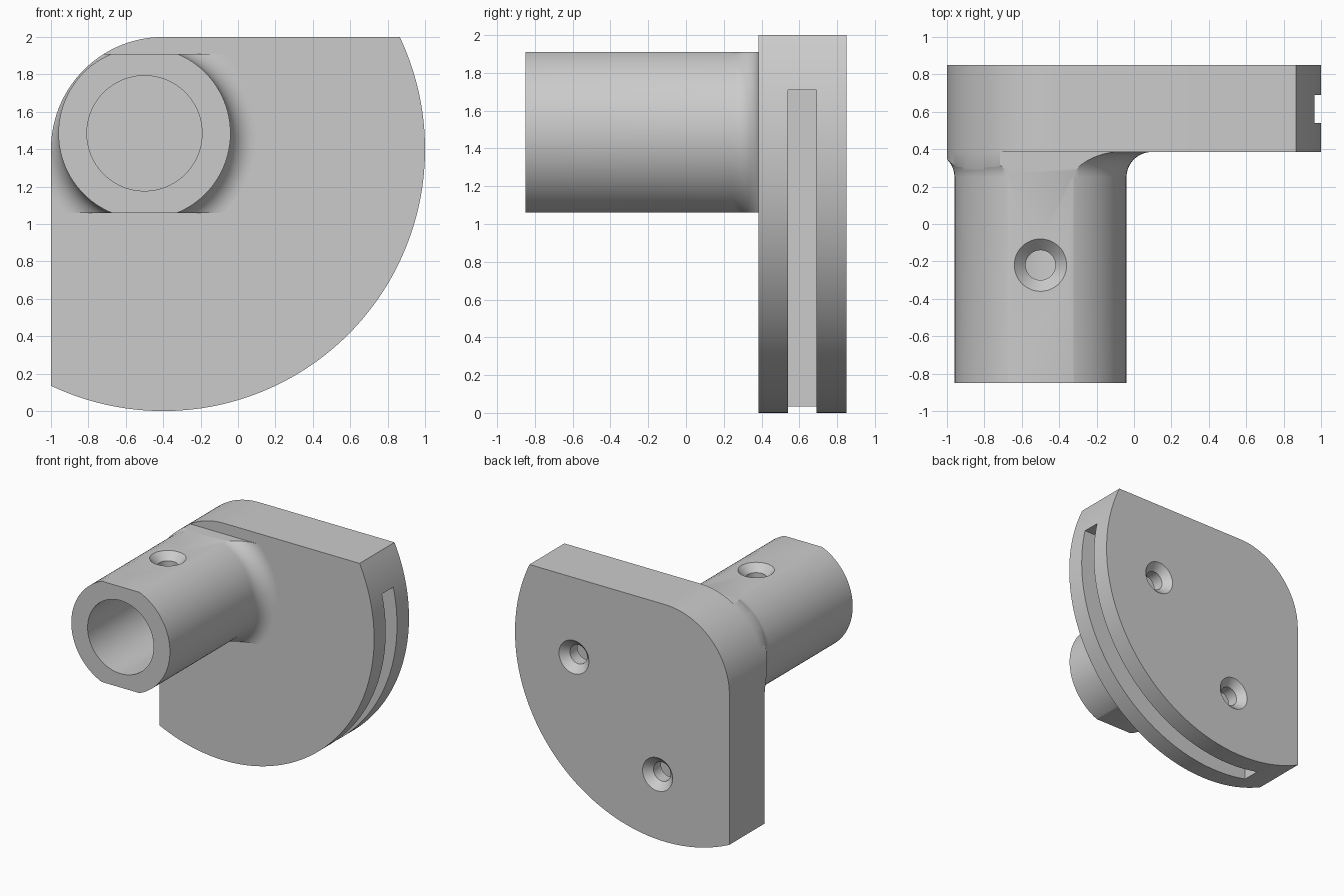
import bpy, bmesh
from math import sin, cos, pi, asin
from mathutils import Matrix, Vector

if "Cube" in bpy.data.objects:
    bpy.data.objects.remove(bpy.data.objects["Cube"])

grey = bpy.data.materials.new("plain grey")
grey.use_nodes = True
grey.diffuse_color = (0.6, 0.6, 0.6, 1)
grey.node_tree.nodes["Principled BSDF"].inputs["Base Color"].default_value = (0.6, 0.6, 0.6, 1)


def finish(bm, name):
    bmesh.ops.recalc_face_normals(bm, faces=bm.faces)
    mesh = bpy.data.meshes.new(name)
    bm.to_mesh(mesh)
    bm.free()
    mesh.materials.append(grey)
    obj = bpy.data.objects.new(name, mesh)
    bpy.context.collection.objects.link(obj)
    return obj


def prism(name, outline, y0, y1):
    """Extrude an (x, z) outline along y."""
    bm = bmesh.new()
    face = bm.faces.new([bm.verts.new((x, y0, z)) for x, z in outline])
    new = bmesh.ops.extrude_face_region(bm, geom=[face])["geom"]
    moved = [v for v in new if isinstance(v, bmesh.types.BMVert)]
    bmesh.ops.translate(bm, verts=moved, vec=(0, y1 - y0, 0))
    return finish(bm, name)


def block(name, x0, x1, y0, y1, z0, z1):
    return prism(name, [(x0, z0), (x1, z0), (x1, z1), (x0, z1)], y0, y1)


def lathe(name, profile, origin, axis, sides=96):
    """Capped solid of revolution; profile is (radius, distance along axis)."""
    turn = Matrix.Translation(origin) @ Vector(axis).to_track_quat("Z", "Y").to_matrix().to_4x4()
    bm = bmesh.new()
    rings = [[bm.verts.new(turn @ Vector((r * cos(2 * pi * i / sides), r * sin(2 * pi * i / sides), t)))
              for i in range(sides)] for r, t in profile]
    for a, b in zip(rings, rings[1:]):
        for i in range(sides):
            j = (i + 1) % sides
            bm.faces.new((a[i], a[j], b[j], b[i]))
    bm.faces.new(rings[0])
    bm.faces.new(rings[-1])
    return finish(bm, name)


def combine(target, tool, operation):
    mod = target.modifiers.new(operation, "BOOLEAN")
    mod.operation, mod.solver, mod.object = operation, "EXACT", tool
    bpy.context.view_layer.objects.active = target
    bpy.ops.object.modifier_apply(modifier=mod.name)
    bpy.data.objects.remove(tool)


def arc(cx, cz, r, start, end, steps):
    angles = [start + (end - start) * i / steps for i in range(steps + 1)]
    return [(cx + r * cos(a), cz + r * sin(a)) for a in angles]


# Plate outline: large arc, straight left side, rounded corner, flat top
CX, CZ, BIG, SMALL = -0.4, 1.4, 1.4, 0.6
FRONT, BACK = 0.385, 0.85
lift = asin(SMALL / BIG)
outline = arc(CX, CZ, BIG, lift, -pi / 2 - lift, 96) + arc(CX, CZ, SMALL, pi, pi / 2, 32)
body = prism("bracket_body", outline, FRONT, BACK)

# Round socket with a flared root, flattened above and below
TX, TZ, TUBE, FLARE = -0.5, 1.485, 0.46, 0.135
root = [(TUBE + FLARE - FLARE * cos(a), FRONT - FLARE + FLARE * sin(a))
        for a in [pi / 2 * i / 12 for i in range(13)]]
socket = lathe("socket", [(TUBE, -0.85)] + root + [(TUBE + FLARE, 0.45)], (TX, 0, TZ), (0, 1, 0))
combine(socket, block("flats", -2, 2, -1, 1, 1.06, 1.91), "INTERSECT")
combine(socket, prism("plate_limit", outline, -1, 0.6), "INTERSECT")
combine(body, socket, "UNION")

# Blind bore of the socket
combine(body, lathe("bore", [(0.308, -1), (0.308, 0.38)], (TX, 0, TZ), (0, 1, 0)), "DIFFERENCE")

# Deep square pocket that opens as a slot along the curved rim
combine(body, block("slot", -0.71, 1.5, 0.54, 0.69, -0.5, 1.71), "DIFFERENCE")

# Countersunk screw holes: one on top of the socket, two in the back
for place, axis, depth in [((TX, -0.22, 1.91), (0, 0, -1), 0.3),
                           ((0.45, BACK, 1.33), (0, -1, 0), 0.24),
                           ((-0.33, BACK, 0.55), (0, -1, 0), 0.24)]:
    screw = [(0.16, -0.02), (0.08, 0.06), (0.08, depth)]
    combine(body, lathe("screw_hole", screw, place, axis, 48), "DIFFERENCE")

# Smooth curved faces, keep hard edges
bpy.ops.object.select_all(action="DESELECT")
body.select_set(True)
bpy.context.view_layer.objects.active = body
bpy.ops.object.shade_smooth_by_angle(angle=pi / 6)
